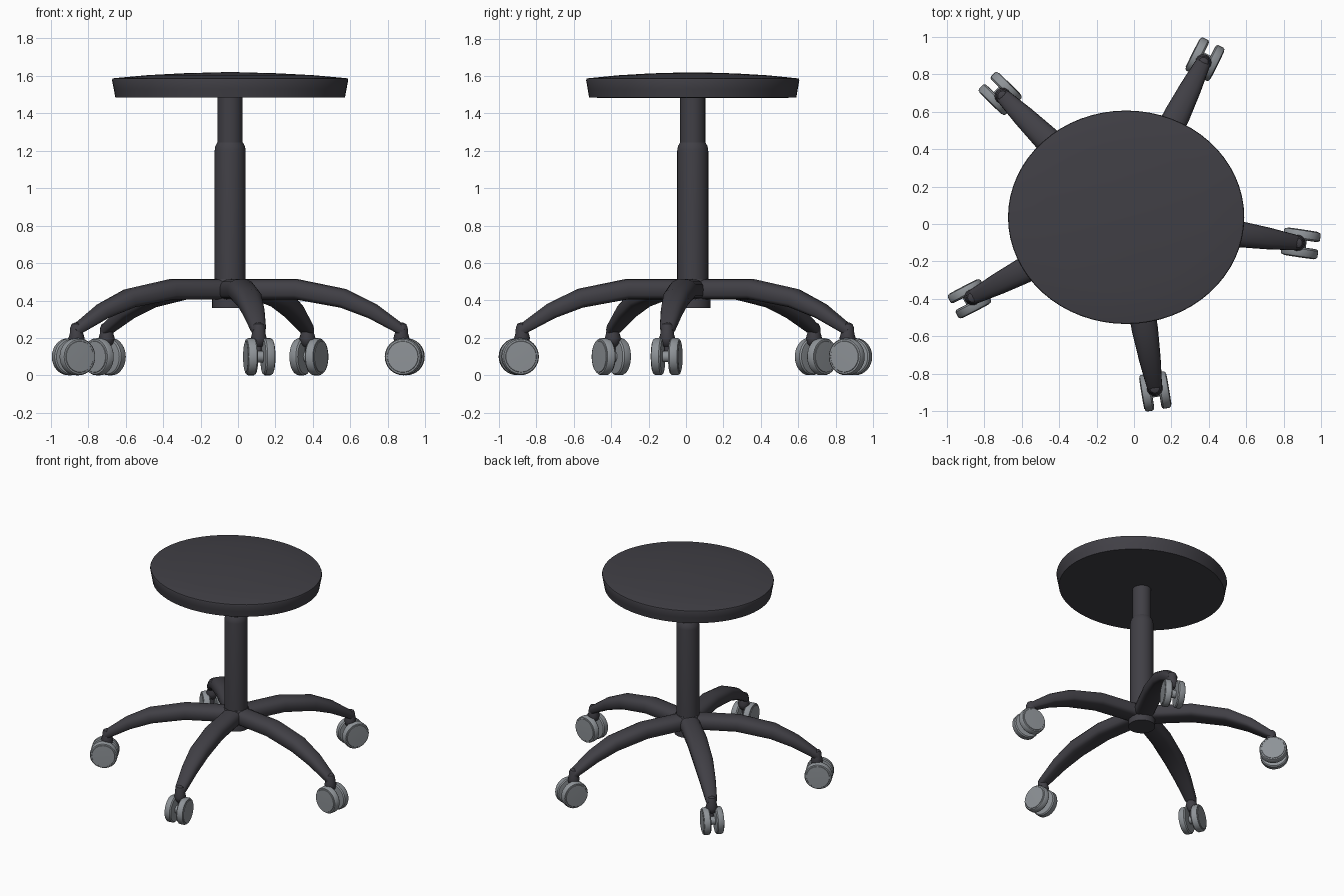
import bpy, bmesh
from math import sin, cos, pi, radians
from mathutils import Matrix, Vector

old = bpy.data.objects.get("Cube")
if old:
    bpy.data.objects.remove(old, do_unlink=True)


def material(name, rgb):
    m = bpy.data.materials.new(name)
    m.use_nodes = True
    m.diffuse_color = (*rgb, 1)
    m.node_tree.nodes["Principled BSDF"].inputs["Base Color"].default_value = (*rgb, 1)
    return m


BLACK = material("soft black", (0.052, 0.050, 0.060))
GREY = material("wheel grey", (0.27, 0.29, 0.31))
CENTRE = Vector((-0.042, 0.036, 0))


def loft(name, rings, mat, matrix, angle=35):
    """Skin a list of closed rings, cap both ends and shade smooth by angle."""
    bm = bmesh.new()
    loops = [[bm.verts.new(p) for p in ring] for ring in rings]
    n = len(loops[0])
    for a, b in zip(loops, loops[1:]):
        for i in range(n):
            j = (i + 1) % n
            bm.faces.new((a[i], a[j], b[j], b[i]))
    bm.faces.new(loops[0][::-1])
    bm.faces.new(loops[-1])
    bmesh.ops.recalc_face_normals(bm, faces=bm.faces)
    mesh = bpy.data.meshes.new(name)
    bm.to_mesh(mesh)
    bm.free()
    mesh.materials.append(mat)
    ob = bpy.data.objects.new(name, mesh)
    bpy.context.collection.objects.link(ob)
    ob.matrix_world = matrix
    bpy.ops.object.select_all(action='DESELECT')
    ob.select_set(True)
    bpy.context.view_layer.objects.active = ob
    bpy.ops.object.shade_smooth_by_angle(angle=radians(angle))
    return ob


def lathe(name, profile, mat, matrix, sides=32, sx=1, sy=1):
    """Turn (radius, height) points around z, optionally into an oval."""
    rings = [[(r * sx * cos(2 * pi * i / sides), r * sy * sin(2 * pi * i / sides), z)
              for i in range(sides)] for r, z in profile]
    return loft(name, rings, mat, matrix)


base = Matrix.Translation(CENTRE)

# Oval domed seat with a thin rim
lathe("seat", [(0.90, 1.484), (0.972, 1.485), (0.985, 1.53), (1, 1.578), (0.995, 1.586),
               (0.98, 1.588), (0.7, 1.604), (0.4, 1.614), (0.05, 1.62)],
      BLACK, base, 64, 0.631, 0.57)

# Gas-lift column and base hub
lathe("lower_column", [(0.083, 0.42), (0.083, 1.2), (0.079, 1.225), (0.068, 1.245)], BLACK, base)
lathe("upper_column", [(0.067, 1.22), (0.067, 1.49)], BLACK, base)
lathe("hub", [(0.096, 0.36), (0.096, 0.49), (0.085, 0.515)], BLACK, base)

# Arm stations: distance out, centre height, half thickness, half width
STATIONS = [(0.0, 0.46, 0.055, 0.072), (0.36, 0.46, 0.055, 0.074), (0.61, 0.412, 0.052, 0.070),
            (0.77, 0.343, 0.043, 0.058), (0.91, 0.255, 0.030, 0.042), (0.935, 0.235, 0.026, 0.034)]


def arm_rings(sides=16):
    pts = [Vector((s[0], 0, s[1])) for s in STATIONS]
    rings = []
    for k, (r, z, h, w) in enumerate(STATIONS):
        t = (pts[min(k + 1, len(pts) - 1)] - pts[max(k - 1, 0)]).normalized()
        up = Vector((-t.z, 0, t.x))
        ring = []
        for i in range(sides):
            c, s = cos(2 * pi * i / sides), sin(2 * pi * i / sides)
            # squarer underside, rounder top
            e = 0.85 if s > 0 else 0.55
            side = w * abs(c) ** e * (1 if c > 0 else -1)
            rise = h * abs(s) ** e * (1 if s > 0 else -1)
            ring.append(pts[k] + up * rise + Vector((0, side, 0)))
        rings.append(ring)
    return rings


WHEEL = [(0.078, -0.027), (0.092, -0.025), (0.099, -0.017), (0.099, 0.015),
         (0.093, 0.024), (0.084, 0.025), (0.082, 0.028), (0.03, 0.029)]

# Five arms, each with a swivel and a twin-wheel caster
for k in range(5):
    frame = base @ Matrix.Rotation(radians(63.5 + 72 * k), 4, 'Z')
    tag = f"_{k + 1}"
    loft("arm" + tag, arm_rings(), BLACK, frame)
    swivel = frame @ Matrix.Translation((0.925, 0, 0))
    lathe("swivel" + tag, [(0.02, 0.155), (0.036, 0.17), (0.043, 0.20), (0.036, 0.225),
                           (0.034, 0.255), (0.026, 0.275), (0.01, 0.282)], BLACK, swivel, 16)
    hub = frame @ Matrix.Translation((0.943, 0, 0.1))
    across = Matrix.Rotation(radians(90), 4, 'X')
    lathe("axle" + tag, [(0.03, -0.03), (0.03, 0.03)], GREY, hub @ across, 16)
    lathe("caster_stem" + tag, [(0.014, 0.1), (0.014, 0.18)], BLACK, swivel, 12)
    for side, label in ((1, "left"), (-1, "right")):
        place = hub @ Matrix.Translation((0, 0.046 * side, 0)) @ Matrix.Rotation(radians(-90 * side), 4, 'X')
        lathe(f"{label}_wheel" + tag, WHEEL, GREY, place)
